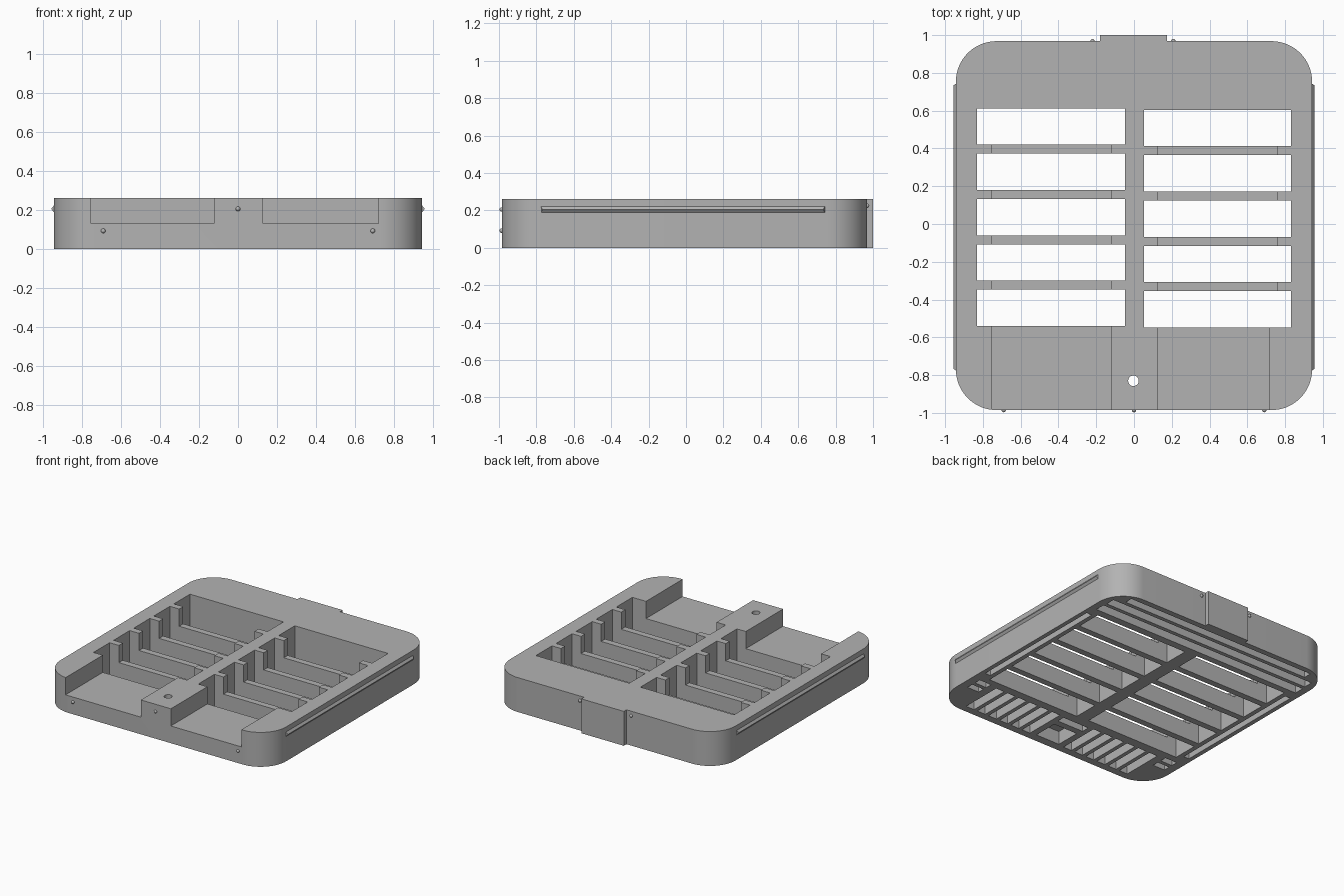
import bpy, bmesh, math
from mathutils import Matrix

if "Cube" in bpy.data.objects:
    bpy.data.objects.remove(bpy.data.objects["Cube"])

grey = bpy.data.materials.new("plain grey")
grey.diffuse_color = (0.45, 0.45, 0.45, 1)
grey.use_nodes = True
grey.node_tree.nodes["Principled BSDF"].inputs["Base Color"].default_value = grey.diffuse_color
H = 0.26  # tray height


def make(name, bm):
    bmesh.ops.recalc_face_normals(bm, faces=bm.faces)
    me = bpy.data.meshes.new(name)
    bm.to_mesh(me)
    bm.free()
    me.materials.append(grey)
    ob = bpy.data.objects.new(name, me)
    bpy.context.collection.objects.link(ob)
    return ob


def add_box(bm, x0, x1, y0, y1, z0, z1):
    m = Matrix.Translation(((x0 + x1) / 2, (y0 + y1) / 2, (z0 + z1) / 2))
    bmesh.ops.create_cube(bm, size=1, matrix=m @ Matrix.Diagonal((x1 - x0, y1 - y0, z1 - z0, 1)))


def boxes(name, items):
    bm = bmesh.new()
    for b in items:
        add_box(bm, *b)
    return make(name, bm)


def activate(ob):
    bpy.ops.object.select_all(action='DESELECT')
    ob.select_set(True)
    bpy.context.view_layer.objects.active = ob


def cut(target, cutter):
    mod = target.modifiers.new("cut", 'BOOLEAN')
    mod.operation, mod.solver, mod.object = 'DIFFERENCE', 'EXACT', cutter
    activate(target)
    bpy.ops.object.modifier_apply(modifier=mod.name)
    bpy.data.objects.remove(cutter)


# Rounded tray block
bm = bmesh.new()
R, X, Y0, Y1 = 0.215, 0.943, -0.985, 0.968
pts = []
for cx, cy, a0 in ((X - R, Y1 - R, 0), (-X + R, Y1 - R, 90), (-X + R, Y0 + R, 180), (X - R, Y0 + R, 270)):
    for i in range(17):
        a = math.radians(a0 + 90 * i / 16)
        pts.append((cx + R * math.cos(a), cy + R * math.sin(a), 0))
face = bm.faces.new([bm.verts.new(p) for p in pts])
ext = bmesh.ops.extrude_face_region(bm, geom=[face])
bmesh.ops.translate(bm, vec=(0, 0, H), verts=[v for v in ext["geom"] if isinstance(v, bmesh.types.BMVert)])
tray = make("tray_body", bm)

# Two columns of five through slots
slots = []
for i in range(5):
    top = 0.612 - 0.24 * i
    slots.append((-0.83, -0.048, top - 0.192, top, -0.1, 0.5))
    slots.append((0.052, 0.832, top - 0.2, top - 0.008, -0.1, 0.5))
cut(tray, boxes("slot_cutter", slots))

# Lowered channels running out through the front
cut(tray, boxes("channel_cutter", [(-0.752, -0.122, -1.2, 0.5, 0.13, 0.5),
                                   (0.128, 0.718, -1.2, -0.45, 0.13, 0.5)]))
cut(tray, boxes("divider_cutter", [(0.128, 0.757, -0.5, 0.5, 0.13, 0.5)]))

# Pockets in the underside
pockets = []
for s in (-1, 1):
    for i in range(6):  # front ribs
        xa = 0.15 + 0.1 * i
        x0, x1 = sorted((s * xa, s * (xa + 0.07)))
        pockets.append((x0, x1, -0.93, -0.61, -0.1, 0.09))
    x0, x1 = sorted((s * 0.865, s * 0.91))  # side grooves
    pockets.append((x0, x1, -0.5, 0.58, -0.1, 0.15))
    for y in (-0.7, -0.62):  # small corner recesses
        x0, x1 = sorted((s * 0.78, s * 0.88))
        pockets.append((x0, x1, y - 0.025, y + 0.025, -0.1, 0.1))
for y0, y1, hx in ((0.66, 0.735, 0.89), (0.765, 0.835, 0.885), (0.865, 0.925, 0.80)):  # back grooves
    pockets.append((-hx, hx, y0, y1, -0.1, 0.2))
pockets += [(-0.11, 0.11, -0.68, -0.62, -0.1, 0.15), (-0.1, 0.1, -0.92, -0.73, -0.1, 0.1)]
cut(tray, boxes("pocket_cutter", pockets))

# Round hole near the front
bm = bmesh.new()
bmesh.ops.create_cone(bm, cap_ends=True, segments=24, radius1=0.028, radius2=0.028, depth=1,
                      matrix=Matrix.Translation((-0.003, -0.83, 0.1)))
cut(tray, make("hole_cutter", bm))
activate(tray)
bpy.ops.object.shade_smooth_by_angle(angle=math.radians(30))

# Rear tab
boxes("rear_tab", [(-0.18, 0.175, 0.94, 1.0, 0, H)])

# Side ridges with a wedge profile
for side, s in (("left", -1), ("right", 1)):
    bm = bmesh.new()
    rings = []
    for y, y_in in ((-0.775, 0.008), (0.742, -0.008)):
        rings.append([bm.verts.new((s * x, yy, z)) for x, yy, z in
                      ((0.93, y, 0.222), (0.943, y, 0.222), (0.956, y + y_in, 0.205),
                       (0.943, y, 0.188), (0.93, y, 0.188))])
    a, b = rings
    bm.faces.new(a)
    bm.faces.new(b)
    for i in range(5):
        j = (i + 1) % 5
        bm.faces.new((a[i], a[j], b[j], b[i]))
    make(side + "_ridge", bm)

# Small locating bumps on front and back
bm = bmesh.new()
for x, y, z in ((0, Y0, 0.205), (-0.69, Y0, 0.092), (0.69, Y0, 0.092), (-0.22, Y1, 0.225), (0.208, Y1, 0.225)):
    bmesh.ops.create_uvsphere(bm, u_segments=12, v_segments=8, radius=0.012,
                              matrix=Matrix.Translation((x, y, z)))
bumps = make("locating_bumps", bm)
activate(bumps)
bpy.ops.object.shade_smooth_by_angle(angle=math.radians(40))
